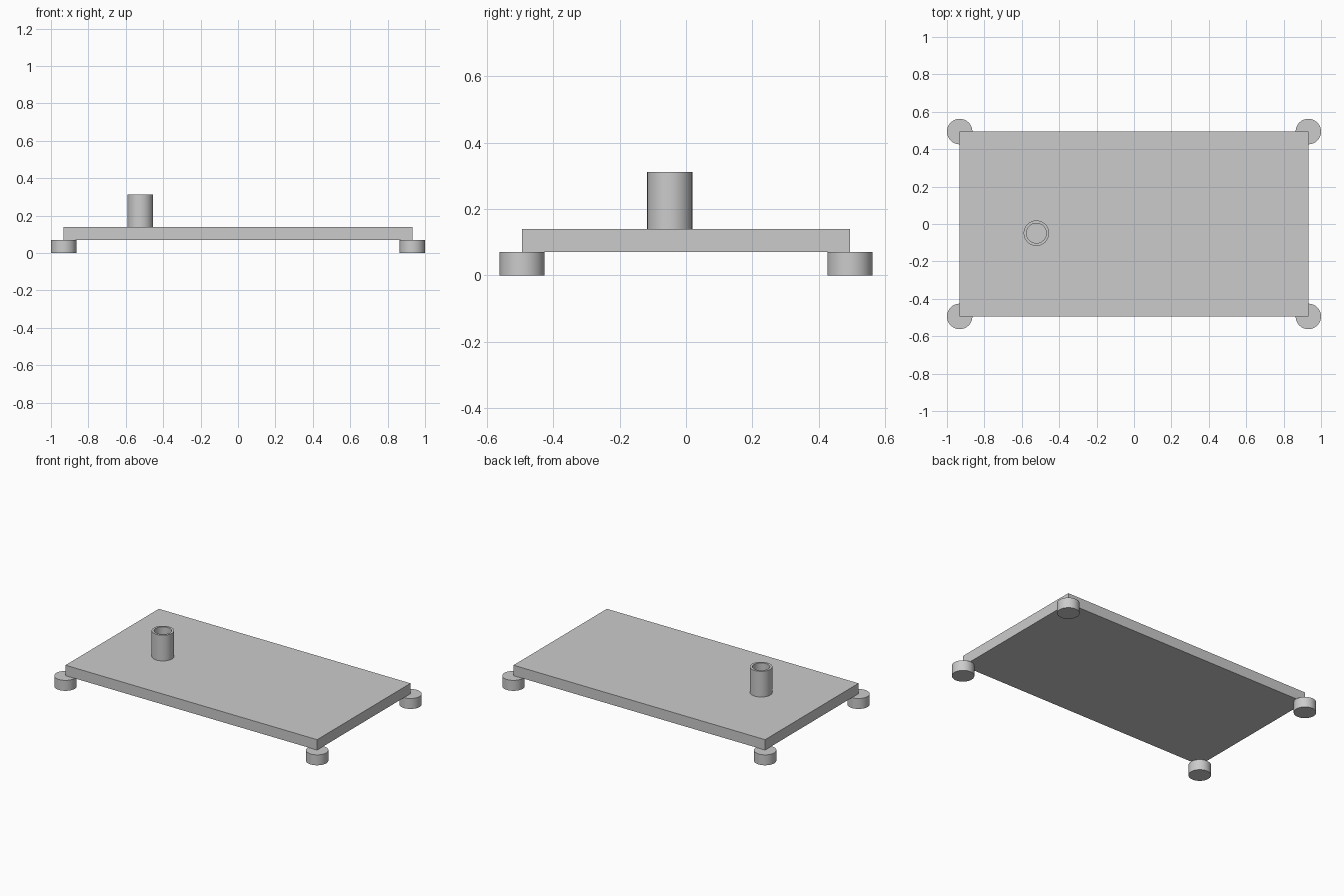
import bpy
import math

cube = bpy.data.objects.get("Cube")
if cube:
    bpy.data.objects.remove(cube, do_unlink=True)

# Single grey material
grey = bpy.data.materials.new("grey")
grey.use_nodes = True
colour = (0.6, 0.6, 0.6, 1)
grey.diffuse_color = colour
grey.node_tree.nodes["Principled BSDF"].inputs["Base Color"].default_value = colour

HALF_X, HALF_Y = 0.932, 0.494
FOOT_H, PLATE_TOP, TUBE_TOP = 0.07, 0.14, 0.312
RADIUS, BORE = 0.068, 0.053


def finish(obj, name, smooth=False):
    obj.name = obj.data.name = name
    obj.data.materials.append(grey)
    if smooth:
        bpy.ops.object.shade_smooth_by_angle(angle=math.radians(30))
    return obj


# Flat base plate
bpy.ops.mesh.primitive_cube_add(size=1, location=(0, 0, (FOOT_H + PLATE_TOP) / 2))
plate = bpy.context.object
plate.scale = (2 * HALF_X, 2 * HALF_Y, PLATE_TOP - FOOT_H)
bpy.ops.object.transform_apply(location=False, rotation=False, scale=True)
finish(plate, "base_plate")

# Round foot under each corner
for sx, side in ((-1, "right"), (1, "left")):
    for sy, end in ((-1, "front"), (1, "back")):
        bpy.ops.mesh.primitive_cylinder_add(
            vertices=64, radius=RADIUS, depth=FOOT_H,
            location=(sx * HALF_X, sy * HALF_Y, FOOT_H / 2))
        finish(bpy.context.object, f"foot_{end}_{side}", smooth=True)

# Open tube: a lathed wall standing on the plate
SEGMENTS = 64
profile = [(RADIUS, PLATE_TOP), (RADIUS, TUBE_TOP), (BORE, TUBE_TOP), (BORE, PLATE_TOP)]
n = len(profile)
verts, faces = [], []
for i in range(SEGMENTS):
    a = math.tau * i / SEGMENTS
    verts += [(r * math.cos(a), r * math.sin(a), z) for r, z in profile]
    j = (i + 1) % SEGMENTS
    faces += [(i * n + k, j * n + k, j * n + (k + 1) % n, i * n + (k + 1) % n)
              for k in range(n)]
mesh = bpy.data.meshes.new("tube")
mesh.from_pydata(verts, [], faces)
tube = bpy.data.objects.new("tube", mesh)
tube.location = (-0.522, -0.049, 0)
bpy.context.collection.objects.link(tube)
bpy.ops.object.select_all(action='DESELECT')
tube.select_set(True)
bpy.context.view_layer.objects.active = tube
finish(tube, "tube", smooth=True)
